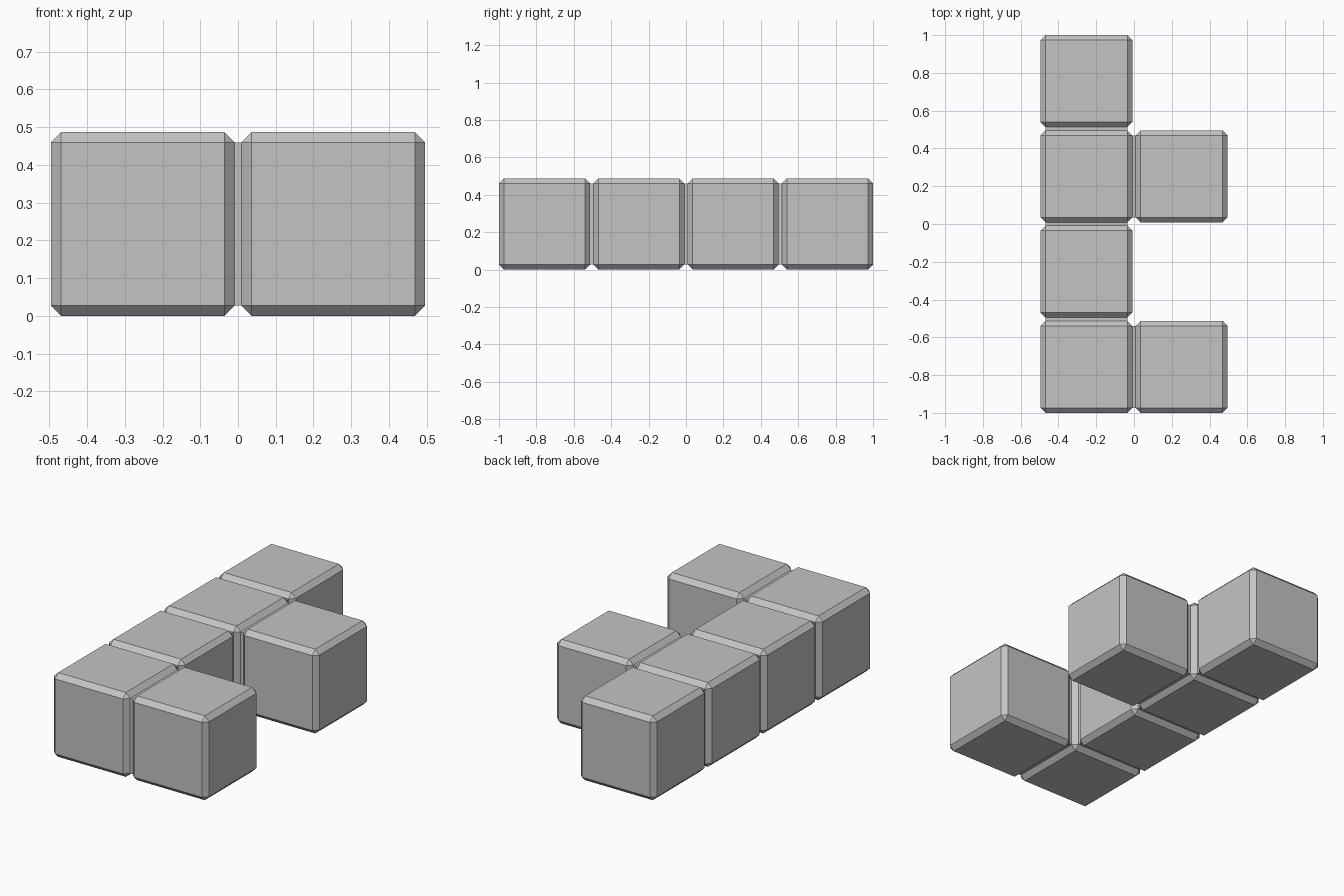
import bpy

default = bpy.data.objects.get("Cube")
if default:
    bpy.data.objects.remove(default, do_unlink=True)

SIZE = 0.487    # width of one block
PITCH = 0.5043  # spacing between block centres
BEVEL = 0.027   # chamfer width
FACE = SIZE - 2 * BEVEL

grey = bpy.data.materials.new("light_grey")
grey.use_nodes = True
colour = (0.55, 0.55, 0.55, 1)
grey.diffuse_color = colour
grey.node_tree.nodes["Principled BSDF"].inputs["Base Color"].default_value = colour


def centre(cell):
    """Position of a grid cell (column, row)."""
    return (cell[0] - 0.5) * PITCH, (cell[1] - 1.5) * PITCH, SIZE / 2


def box(name, location, size):
    bpy.ops.mesh.primitive_cube_add(size=1, location=location)
    ob = bpy.context.object
    ob.name = name
    ob.scale = size
    bpy.ops.object.transform_apply(location=False, rotation=False, scale=True)
    ob.data.materials.append(grey)
    return ob


# Chamfered blocks: a row of four with two side branches
cells = [(0, 0), (0, 1), (0, 2), (0, 3), (1, 0), (1, 2)]
for column, row in cells:
    block = box(f"block_{column}_{row}", centre((column, row)), (SIZE,) * 3)
    chamfer = block.modifiers.new("chamfer", 'BEVEL')
    chamfer.width = BEVEL
    chamfer.segments = 1

# Thin bridges filling the gaps between neighbouring block faces
gap = PITCH - SIZE
for column, row in cells:
    for dx, dy in ((1, 0), (0, 1)):
        neighbour = (column + dx, row + dy)
        if neighbour in cells:
            a, b = centre((column, row)), centre(neighbour)
            middle = [(p + q) / 2 for p, q in zip(a, b)]
            size = (gap if dx else FACE, gap if dy else FACE, FACE)
            box(f"bridge_{column}_{row}", middle, size)
